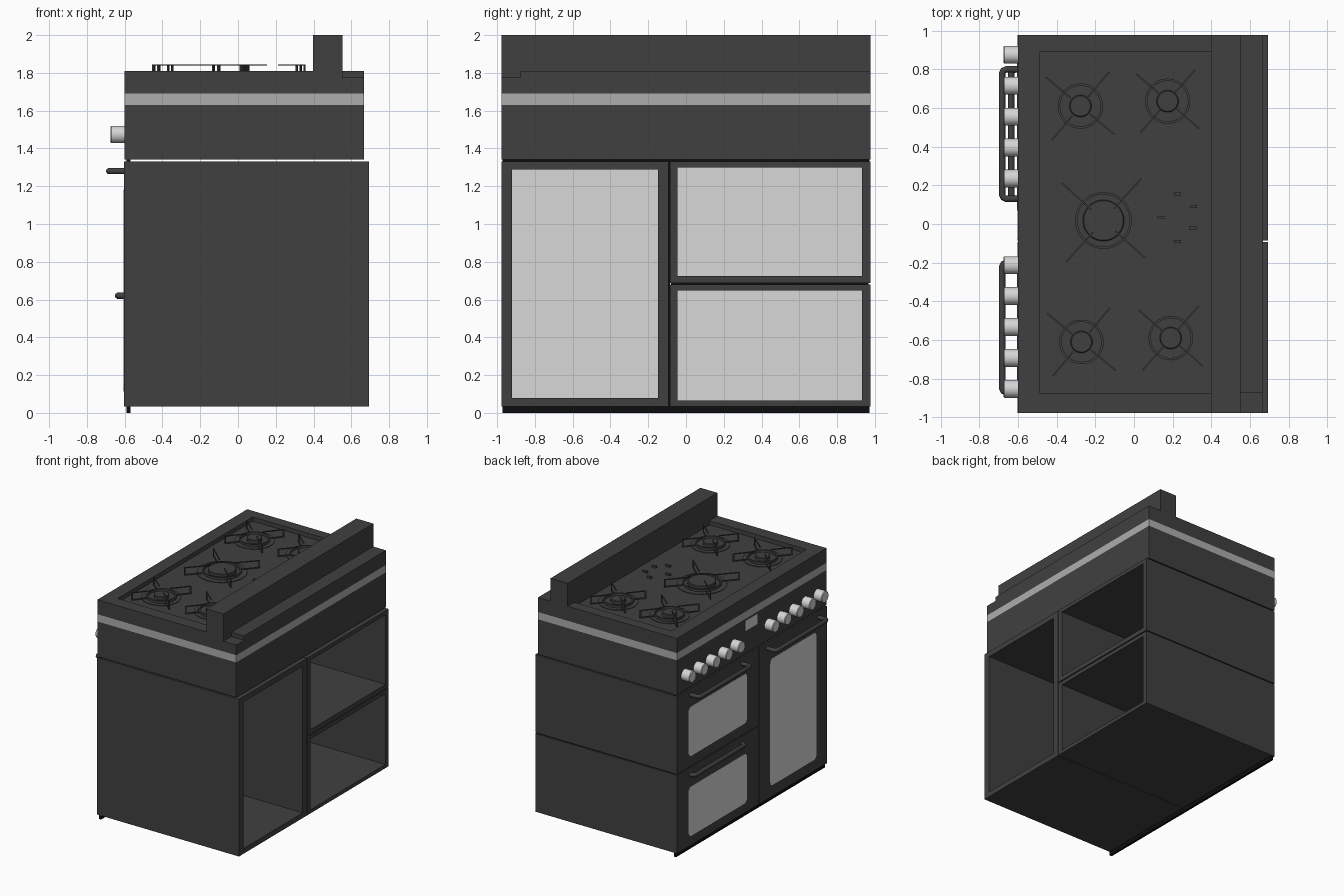
import bpy, bmesh, math

cube = bpy.data.objects.get("Cube")
if cube:
    bpy.data.objects.remove(cube, do_unlink=True)


def material(name, value):
    m = bpy.data.materials.new(name)
    m.use_nodes = True
    color = (value, value, value, 1)
    m.diffuse_color = color
    m.node_tree.nodes["Principled BSDF"].inputs["Base Color"].default_value = color
    return m


CHARCOAL = material("charcoal enamel", 0.051)
BLACK = material("black rubber", 0.004)
STEEL = material("steel trim", 0.42)
GLASS = material("pale grey glass", 0.69)
CHROME = material("light chrome", 0.66)


def finish(name, bm, mat):
    bmesh.ops.recalc_face_normals(bm, faces=bm.faces)
    mesh = bpy.data.meshes.new(name)
    bm.to_mesh(mesh)
    bm.free()
    mesh.materials.append(mat)
    obj = bpy.data.objects.new(name, mesh)
    bpy.context.collection.objects.link(obj)
    return obj


def add_box(bm, x, y, z):
    verts = bmesh.ops.create_cube(bm, size=1)["verts"]
    for v in verts:
        v.co = [lo + (c + 0.5) * (hi - lo) for c, (lo, hi) in zip(v.co, (x, y, z))]
    return verts


def box(name, x, y, z, mat=CHARCOAL):
    bm = bmesh.new()
    add_box(bm, x, y, z)
    return finish(name, bm, mat)


def smooth(obj):
    bpy.ops.object.select_all(action="DESELECT")
    obj.select_set(True)
    bpy.context.view_layer.objects.active = obj
    bpy.ops.object.shade_smooth_by_angle(angle=math.radians(35))


def lathe(name, center, profile, mat, steps=40):
    """Spin a (radius, height) profile about a vertical axis."""
    bm = bmesh.new()
    verts = [bm.verts.new((r, 0, h)) for r, h in profile]
    edges = [bm.edges.new(pair) for pair in zip(verts, verts[1:])]
    bmesh.ops.spin(bm, geom=verts + edges, cent=(0, 0, 0), axis=(0, 0, 1),
                   angle=math.tau, steps=steps)
    bmesh.ops.remove_doubles(bm, verts=bm.verts, dist=0.0001)
    obj = finish(name, bm, mat)
    obj.location = center
    smooth(obj)
    return obj


def window(name, y, z, radius=0.033):
    """Thin rounded glass plate on the door front."""
    bm = bmesh.new()
    add_box(bm, (-0.605, -0.601), y, z)
    edges = [e for e in bm.edges if abs(e.verts[0].co.x - e.verts[1].co.x) > 0.001]
    bmesh.ops.bevel(bm, geom=edges, offset=radius, segments=5, profile=0.5,
                    affect="EDGES")
    return finish(name, bm, GLASS)


def handle(name, y0, y1, z, reach):
    """Bar handle bent back into the door at both ends."""
    curve = bpy.data.curves.new(name, "CURVE")
    curve.dimensions = "3D"
    curve.bevel_depth = 0.017
    curve.bevel_resolution = 3
    curve.use_fill_caps = True
    c = 0.022
    path = [(-0.6, y0), (reach + c, y0), (reach + c * 0.3, y0 + c * 0.3), (reach, y0 + c),
            (reach, y1 - c), (reach + c * 0.3, y1 - c * 0.3), (reach + c, y1), (-0.6, y1)]
    spline = curve.splines.new("POLY")
    spline.points.add(len(path) - 1)
    for p, (x, y) in zip(spline.points, path):
        p.co = (x, y, z, 1)
    spline.use_smooth = True
    curve.materials.append(CHARCOAL)
    obj = bpy.data.objects.new(name, curve)
    bpy.context.collection.objects.link(obj)


def oven(name, y, z, inner_y, inner_z):
    """Oven cavity open at the rear, with a pale pane behind the door."""
    bm = bmesh.new()
    x = (-0.603, 0.693)
    add_box(bm, x, (y[0], inner_y[0]), z)
    add_box(bm, x, (inner_y[1], y[1]), z)
    add_box(bm, x, inner_y, (z[0], inner_z[0]))
    add_box(bm, x, inner_y, (inner_z[1], z[1]))
    add_box(bm, (-0.603, -0.585), inner_y, inner_z)
    finish(name + "_shell", bm, CHARCOAL)
    box(name + "_pane", (-0.586, -0.58), inner_y, inner_z, GLASS)


# Oven compartments, glass and handles
oven("tall_oven", (-0.977, -0.092), (0.035, 1.332), (-0.92, -0.147), (0.078, 1.288))
oven("upper_oven", (-0.086, 0.977), (0.688, 1.332), (-0.044, 0.933), (0.726, 1.30))
oven("lower_oven", (-0.086, 0.977), (0.035, 0.68), (-0.044, 0.933), (0.065, 0.648))
window("tall_window", (-0.838, -0.235), (0.127, 1.175))
window("upper_window", (0.07, 0.83), (0.773, 1.182))
window("lower_window", (0.07, 0.83), (0.113, 0.522))
handle("tall_handle", -0.87, -0.20, 1.28, -0.682)
handle("upper_handle", 0.13, 0.80, 1.28, -0.682)
handle("lower_handle", 0.13, 0.80, 0.62, -0.635)

# Plinth and the seals in the seams
SEAL = (-0.59, -0.57)
box("plinth", SEAL, (-0.972, 0.972), (0, 0.036), BLACK)
box("panel_seal", SEAL, (-0.972, 0.972), (1.331, 1.342), BLACK)
box("door_seal", (-0.59, 0.68), (-0.08, 0.967), (0.68, 0.688), BLACK)
box("centre_seal", SEAL, (-0.093, -0.085), (0.036, 1.331), BLACK)

# Control housing, trim band and hob rim
HOUSING = (-0.6, 0.668)
FULL = (-0.977, 0.977)
box("control_housing", HOUSING, FULL, (1.341, 1.63))
box("trim_band", HOUSING, FULL, (1.63, 1.69), STEEL)
box("hob_base", HOUSING, FULL, (1.69, 1.775))
box("hob_front_rim", (-0.6, -0.488), FULL, (1.775, 1.81))
box("hob_right_rim", (-0.488, 0.397), (-0.977, -0.873), (1.775, 1.81))
box("hob_left_rim", (-0.488, 0.397), (0.89, 0.977), (1.775, 1.81))
box("splashback", (0.397, 0.552), FULL, (1.775, 2.0))
box("rear_ledge", (0.552, 0.668), (-0.875, 0.977), (1.775, 1.81))
box("clock_display", (-0.602, -0.598), (-0.07, 0.085), (1.53, 1.615), GLASS)

# Control knobs in two rows of five
for start in (-0.853, 0.235):
    for i in range(5):
        knob = lathe("control_knob", (-0.6, start + 0.16 * i, 1.474),
                     [(0, 0), (0.046, 0), (0.046, 0.07), (0.042, 0.075), (0, 0.075)],
                     CHROME, 28)
        knob.rotation_euler.y = -math.pi / 2


def burner(x, y, ring, cap, arm, angle):
    """Burner dish, ring and cap with a four armed pan support."""
    dish = ring * 1.29
    lathe("burner_dish", (x, y, 1.775), [(0, 0.005), (dish, 0.005), (dish, 0)], CHARCOAL)
    lathe("burner_ring", (x, y, 1.775),
          [(ring, 0), (ring, 0.024), (ring - 0.012, 0.024), (ring - 0.012, 0)], CHARCOAL)
    lathe("burner_cap", (x, y, 1.775),
          [(cap, 0), (cap, 0.028), (cap - 0.005, 0.032), (0, 0.032)], CHARCOAL)
    bm = bmesh.new()
    width = (-0.004, 0.004)
    for i in range(4):
        start = len(bm.verts)
        add_box(bm, (arm * 0.28, arm), width, (1.838, 1.845))
        add_box(bm, (arm - 0.01, arm), width, (1.788, 1.838))
        add_box(bm, (ring - 0.006, arm), width, (1.78, 1.788))
        bm.verts.ensure_lookup_table()
        a = math.radians(angle + 90 * i)
        for v in bm.verts[start:]:
            px, py, _ = v.co
            v.co.x = px * math.cos(a) - py * math.sin(a)
            v.co.y = px * math.sin(a) + py * math.cos(a)
    support = finish("pan_support", bm, CHARCOAL)
    support.location = (x, y, 0)


burner(-0.277, 0.61, 0.117, 0.057, 0.23, 50)
burner(0.174, 0.635, 0.117, 0.057, 0.215, 49)
burner(-0.158, 0.018, 0.147, 0.107, 0.29, 48)
burner(-0.272, -0.61, 0.115, 0.057, 0.23, 50)
burner(0.19, -0.59, 0.115, 0.057, 0.22, 49)

# Small igniter tabs beside the centre burner
for x, y in ((0.225, 0.155), (0.308, 0.09), (0.14, 0.033), (0.303, -0.02), (0.225, -0.09)):
    box("igniter_tab", (x - 0.019, x + 0.019), (y - 0.008, y + 0.008), (1.775, 1.79))
